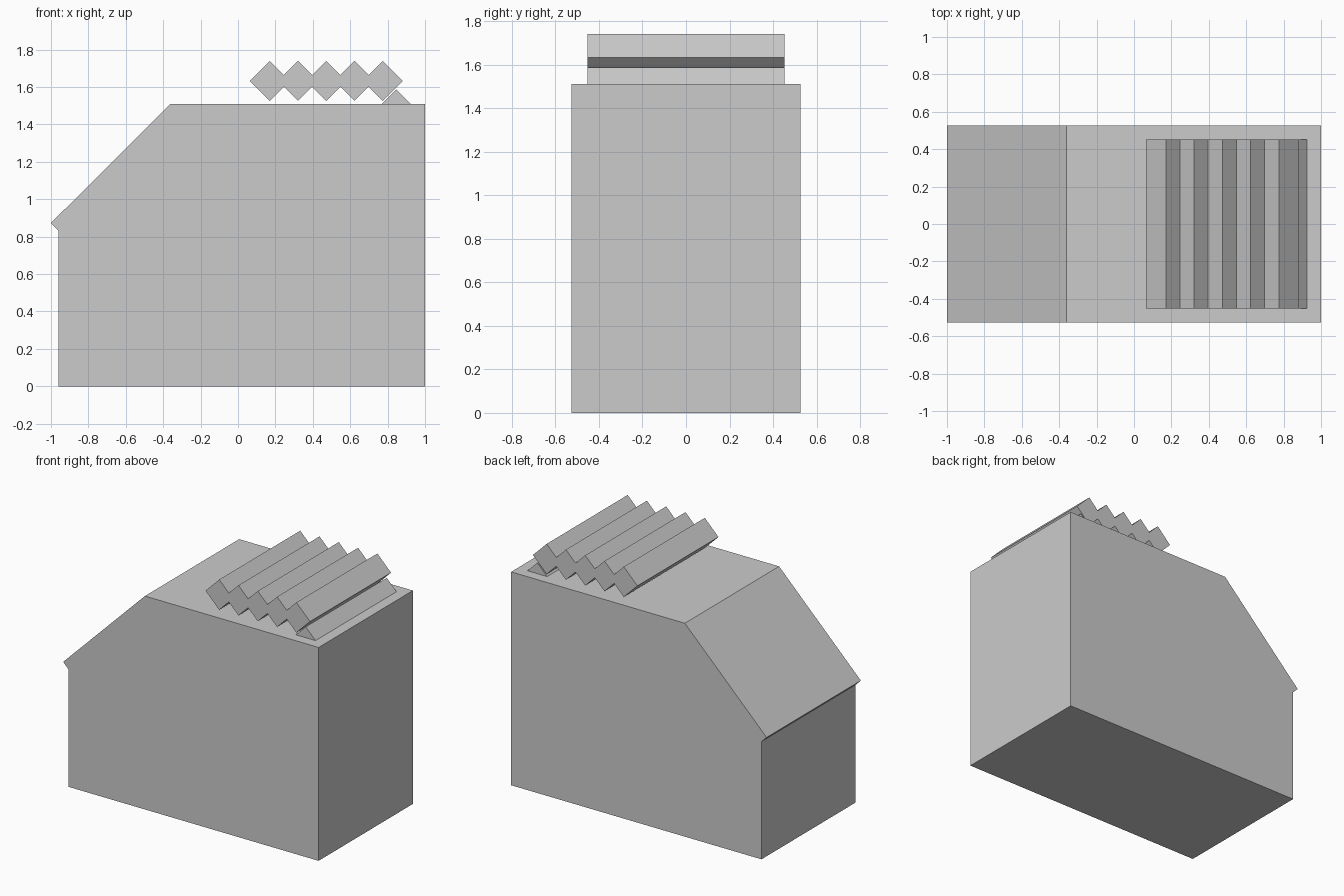
import bpy, bmesh

if "Cube" in bpy.data.objects:
    bpy.data.objects.remove(bpy.data.objects["Cube"])


def extrude_profile(name, profile, half_depth):
    """Solid made from an x-z outline, extruded evenly along y."""
    bm = bmesh.new()
    verts = [bm.verts.new((x, -half_depth, z)) for x, z in profile]
    face = bm.faces.new(verts)
    ext = bmesh.ops.extrude_face_region(bm, geom=[face])
    moved = [g for g in ext["geom"] if isinstance(g, bmesh.types.BMVert)]
    bmesh.ops.translate(bm, verts=moved, vec=(0, 2 * half_depth, 0))
    bmesh.ops.recalc_face_normals(bm, faces=bm.faces)
    mesh = bpy.data.meshes.new(name)
    bm.to_mesh(mesh)
    bm.free()
    obj = bpy.data.objects.new(name, mesh)
    bpy.context.collection.objects.link(obj)
    return obj


# Main block with a 45 degree sloped front and a small lip under the slope
extrude_profile("body", [(-0.96, 0), (1, 0), (1, 1.51), (-0.36, 1.51),
                         (-1, 0.873), (-0.96, 0.833)], 0.527)

# Row of overlapping square bars turned on edge, merged into one zigzag outline
R, PITCH, COUNT = 0.107, 0.151, 5
X0, Z0 = 0.17, 1.633
notch = R - PITCH / 2
upper = []
for i in range(COUNT):
    x = X0 + i * PITCH
    upper.append((x, R))
    if i < COUNT - 1:
        upper.append((x + PITCH / 2, notch))
left, right = X0 - R, X0 + (COUNT - 1) * PITCH + R
outline = [(left, Z0)] + [(x, Z0 + h) for x, h in upper]
outline += [(right, Z0)] + [(x, Z0 - h) for x, h in reversed(upper)]
extrude_profile("ridged_bars", outline, 0.453)

# Single lower bar half sunk into the top of the body
cx, cz = 0.847, 1.587 - R
extrude_profile("support_bar", [(cx - R, cz), (cx, cz - R),
                                (cx + R, cz), (cx, cz + R)], 0.453)
